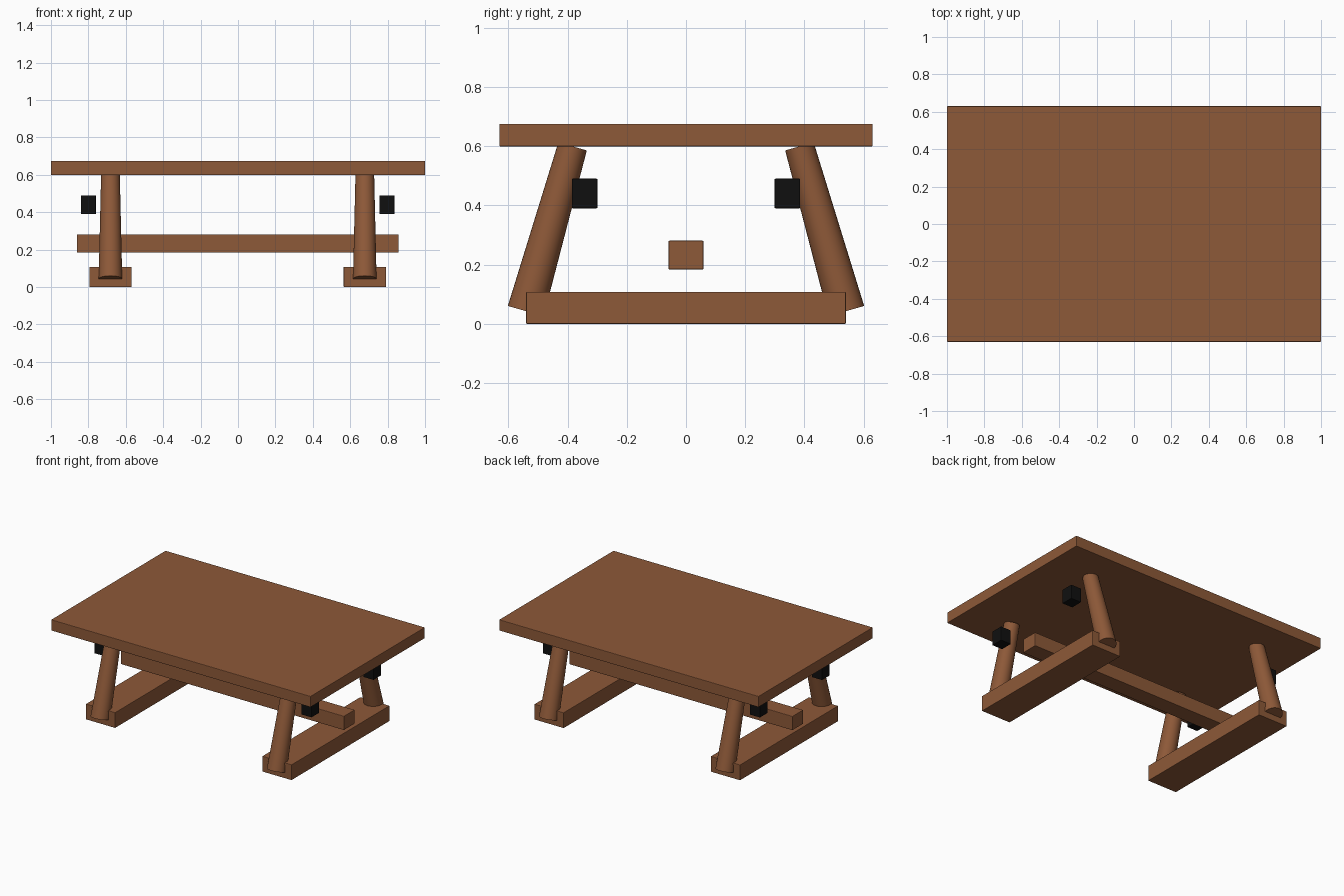
import bpy
from math import radians
from mathutils import Vector

cube = bpy.data.objects.get("Cube")
if cube:
    bpy.data.objects.remove(cube, do_unlink=True)


def make_material(name, color):
    mat = bpy.data.materials.new(name)
    mat.use_nodes = True
    mat.diffuse_color = color
    mat.node_tree.nodes["Principled BSDF"].inputs["Base Color"].default_value = color
    return mat


wood = make_material("brown_wood", (0.27, 0.1, 0.04, 1))
black = make_material("black_metal", (0.005, 0.005, 0.005, 1))


def box(name, center, size, mat):
    """Box with slightly softened edges."""
    bpy.ops.mesh.primitive_cube_add(size=1, location=center)
    obj = bpy.context.object
    obj.name = name
    obj.scale = size
    bpy.ops.object.transform_apply(location=False, rotation=False, scale=True)
    bevel = obj.modifiers.new("soft_edges", "BEVEL")
    bevel.width = 0.003
    bevel.segments = 2
    obj.data.materials.append(mat)


def leg(name, bottom, top, r_bottom, r_top):
    """Tapered round leg between two points."""
    bottom, top = Vector(bottom), Vector(top)
    axis = top - bottom
    bpy.ops.mesh.primitive_cone_add(vertices=32, radius1=r_bottom, radius2=r_top,
                                    depth=axis.length, location=(bottom + top) / 2)
    obj = bpy.context.object
    obj.name = name
    obj.rotation_euler = axis.to_track_quat("Z", "Y").to_euler()
    obj.data.materials.append(wood)
    bpy.ops.object.shade_smooth_by_angle(angle=radians(40))


# Table top and long stretcher
box("table_top", (0, 0, 0.637), (2, 1.26, 0.076), wood)
box("stretcher", (-0.002, 0, 0.232), (1.72, 0.118, 0.097), wood)

# Trestle at each end: foot beam, two splayed legs, two black blocks
for side, sx in (("left", 1), ("right", -1)):
    x = sx * 0.68 - 0.002
    box(side + "_foot", (x, 0, 0.054), (0.226, 1.08, 0.108), wood)
    for end, sy in (("front", -1), ("back", 1)):
        leg(f"{end}_{side}_leg", (x, sy * 0.541, 0.043), (x, sy * 0.383, 0.599), 0.063, 0.05)
        box(f"{end}_{side}_block", (sx * 0.798 - 0.002, sy * 0.342, 0.44),
            (0.08, 0.086, 0.1), black)
